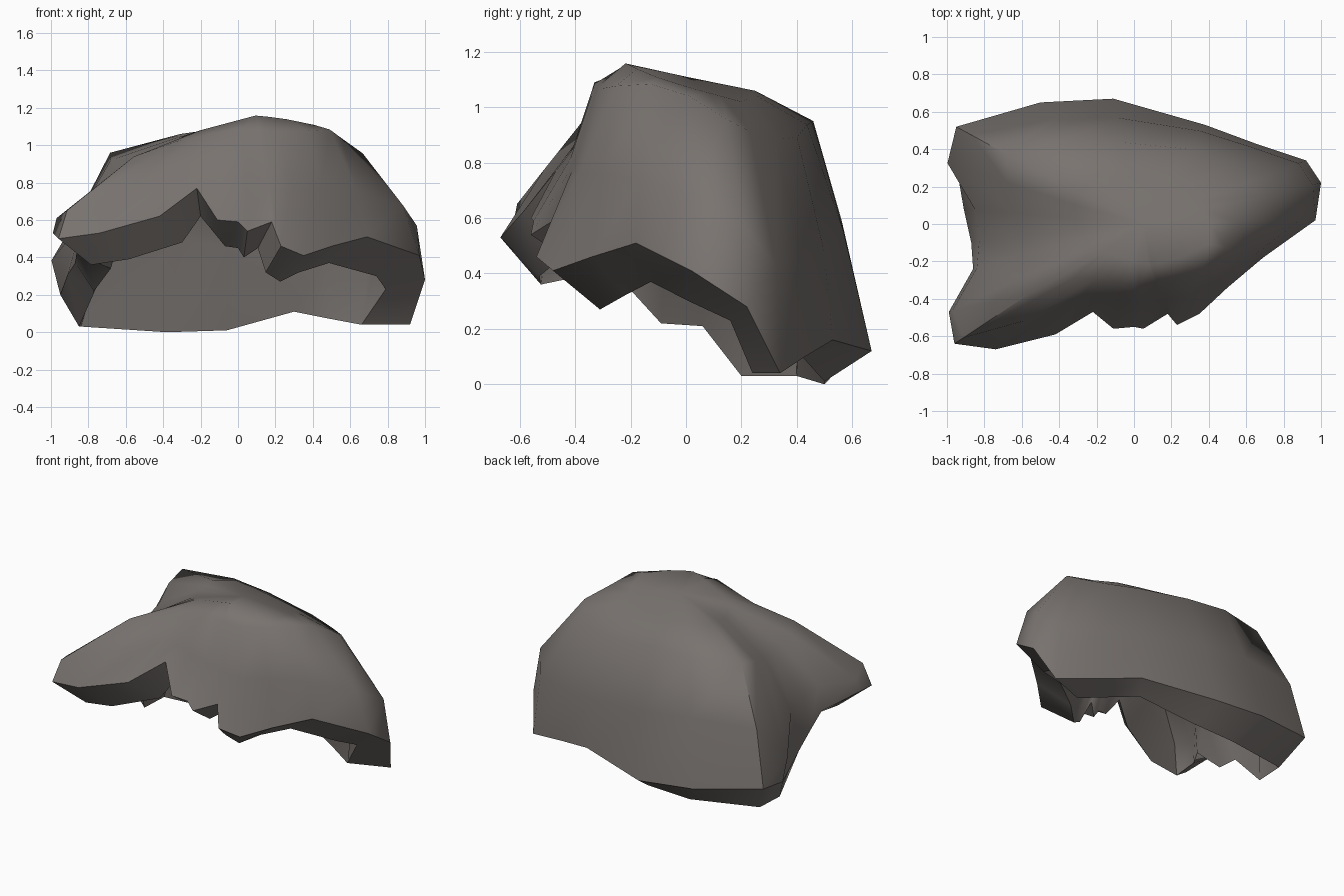
import bpy, bmesh, math
from mathutils import Vector

if "Cube" in bpy.data.objects:
    bpy.data.objects.remove(bpy.data.objects["Cube"])

stone = bpy.data.materials.new("warm_grey")
stone.diffuse_color = (0.19, 0.172, 0.16, 1)
stone.use_nodes = True
stone.node_tree.nodes["Principled BSDF"].inputs["Base Color"].default_value = stone.diffuse_color

# Outer lower edge, anticlockwise from the right side
edge = [Vector(p) for p in (
    (.97, .02, .41), (1, .22, .28), (.92, .34, .04), (.65, .43, .10), (.38, .53, .16), (-.11, .67, .12),
    (-.5, .65, .16), (-.95, .52, .23), (-.95, .31, .2), (-.91, .08, .31), (-.87, -.1, .37), (-.86, -.24, .45),
    (-.99, -.47, .53), (-.96, -.64, .50), (-.74, -.67, .53), (-.42, -.59, .62), (-.22, -.47, .77),
    (-.11, -.56, .60), (0, -.55, .59), (.05, -.56, .54), (.18, -.48, .59), (.23, -.54, .46),
    (.35, -.48, .41), (.5, -.34, .46), (.69, -.18, .51))]
# Inner lower edge where the break is uneven, by position along the edge
uneven = {0: (.74, .01, .30), 1: (.79, .16, .23), 2: (.66, .24, .04), 3: (.5, .32, .07), 4: (.3, .41, .11),
          5: (-.06, .5, .01), 6: (-.38, .5, 0), 7: (-.84, .4, .03), 8: (-.85, .2, .03),
          9: (-.77, .06, .21), 10: (-.77, -.09, .22), 11: (-.68, -.2, .34), 16: (-.2, -.38, .62)}

# Sparse contours of the shell: waist, shoulder, top
waist = [(.96, .15, .67), (.95, .3, .42), (.4, .49, .48), (-.1, .57, .55), (-.5, .56, .6),
         (-.89, .47, .6), (-1, .33, .38), (-.84, .06, .58), (-.82, -.2, .62), (-.97, -.46, .61),
         (-.92, -.61, .65), (-.66, -.57, .72), (-.35, -.38, .9), (-.1, -.41, .85), (.1, -.42, .8),
         (.32, -.38, .75), (.55, -.23, .77), (.86, -.02, .68)]
shoulder = [(.67, .14, .96), (.59, .29, .88), (.3, .4, .89), (-.1, .44, .94), (-.35, .46, .95),
            (-.7, .37, .96), (-.68, .22, .92), (-.62, 0, .84), (-.6, -.2, .86), (-.58, -.38, .93),
            (-.3, -.28, 1.03), (0, -.33, 1.09), (.3, -.29, 1.06), (.47, -.2, 1.1), (.52, -.02, 1.06)]
top = [(.42, -.02, 1.08), (.3, .2, 1.02), (0, .25, 1.04), (-.3, .25, 1.07), (-.32, 0, 1.04),
       (-.2, -.15, 1.08), (.1, -.22, 1.16), (.4, -.14, 1.12)]
crown = Vector((.05, 0, 1.11))


def sample(contour, direction):
    """Point where the contour crosses a ray from the middle."""
    pts = [Vector(p) for p in contour]
    dx, dy = direction.x, direction.y
    for a, b in zip(pts, pts[1:] + pts[:1]):
        ca, cb = dx * a.y - dy * a.x, dx * b.y - dy * b.x
        if ca <= 0 <= cb and cb - ca > 1e-9:
            p = a.lerp(b, -ca / (cb - ca))
            if p.x * dx + p.y * dy > 0:
                return p
    return pts[0]


def hollow(p, amount, drop):
    """Move an outer point inward and down to the hollow side."""
    flat = Vector((p.x, p.y, 0))
    q = p - flat.normalized() * min(amount, flat.length * .5)
    q.z -= drop
    return q


outer = [edge] + [[sample(c, e) for e in edge] for c in (waist, shoulder, top)]
inner = [[hollow(p, a, d) for p in ring] for ring, a, d in
         zip(outer, (.21, .2, .15, .06), (.14, .09, .14, .18))]
for i, p in uneven.items():
    inner[0][i] = Vector(p)

# Shell: inner crown, inner rings, outer rings, outer crown
bm = bmesh.new()
rings = [[bm.verts.new(p) for p in r] for r in inner[::-1] + outer]
caps = bm.verts.new(crown - Vector((0, 0, .19))), bm.verts.new(crown)
n = len(edge)
for i in range(n):
    j = (i + 1) % n
    bm.faces.new((caps[0], rings[0][j], rings[0][i]))
    bm.faces.new((caps[1], rings[-1][i], rings[-1][j]))
    for r, s in zip(rings, rings[1:]):
        bm.faces.new((r[i], r[j], s[j], s[i]))
# Keep both lips of the broken edge crisp
for ring in (rings[3], rings[4]):
    for i in range(n):
        bm.edges.get((ring[i], ring[(i + 1) % n])).smooth = False
bmesh.ops.recalc_face_normals(bm, faces=bm.faces)
mesh = bpy.data.meshes.new("curved_shell")
bm.to_mesh(mesh)
bm.free()
shell = bpy.data.objects.new("curved_shell", mesh)
bpy.context.collection.objects.link(shell)
mesh.materials.append(stone)

# Smooth skin
bpy.context.view_layer.objects.active = shell
shell.select_set(True)
bpy.ops.object.shade_smooth_by_angle(angle=math.radians(60), keep_sharp_edges=True)
